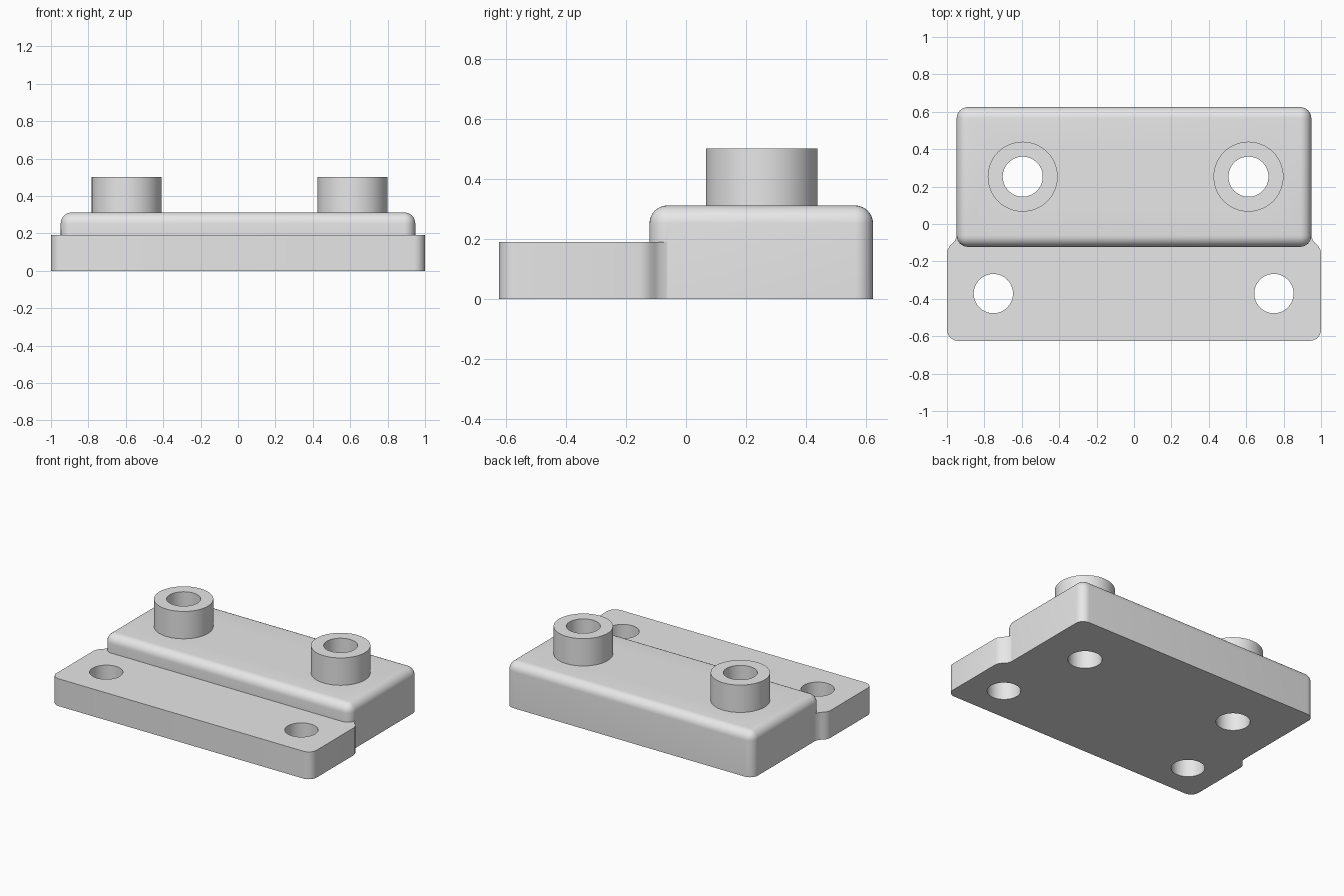
import bpy, bmesh
from math import sin, cos, pi

cube = bpy.data.objects.get("Cube")
if cube:
    bpy.data.objects.remove(cube, do_unlink=True)

grey = bpy.data.materials.new("light_grey")
grey.use_nodes = True
grey.diffuse_color = (0.8, 0.8, 0.8, 1)
grey.node_tree.nodes["Principled BSDF"].inputs["Base Color"].default_value = (0.8, 0.8, 0.8, 1)


def to_object(name, bm):
    bmesh.ops.recalc_face_normals(bm, faces=bm.faces)
    mesh = bpy.data.meshes.new(name)
    bm.to_mesh(mesh)
    bm.free()
    mesh.materials.append(grey)
    ob = bpy.data.objects.new(name, mesh)
    bpy.context.collection.objects.link(ob)
    return ob


def prism(name, outline, z0, z1):
    bm = bmesh.new()
    face = bm.faces.new([bm.verts.new((x, y, z0)) for x, y in outline])
    top = bmesh.ops.extrude_face_region(bm, geom=[face])["geom"]
    bmesh.ops.translate(bm, vec=(0, 0, z1 - z0),
                        verts=[v for v in top if isinstance(v, bmesh.types.BMVert)])
    return to_object(name, bm)


def cylinder(name, x, y, radius, z0, z1, sides=64):
    ring = [(x + radius * cos(2 * pi * i / sides), y + radius * sin(2 * pi * i / sides))
            for i in range(sides)]
    return prism(name, ring, z0, z1)


def combine(target, tool, operation):
    mod = target.modifiers.new(operation.lower(), 'BOOLEAN')
    mod.operation, mod.solver, mod.object = operation, 'EXACT', tool
    bpy.context.view_layer.objects.active = target
    bpy.ops.object.modifier_apply(modifier=mod.name)
    bpy.data.objects.remove(tool, do_unlink=True)


# Raised block: every edge rounded except around the base
half_x, front, back, height, radius = 0.948, -0.122, 0.625, 0.312, 0.06
bracket = prism("mounting_bracket", [(-half_x, front), (half_x, front),
                                     (half_x, back), (-half_x, back)], 0, height)
bm = bmesh.new()
bm.from_mesh(bracket.data)
edges = [e for e in bm.edges if max(v.co.z for v in e.verts) > 0.01]
bmesh.ops.bevel(bm, geom=edges, offset=radius, segments=8, profile=0.5, affect='EDGES')
bm.to_mesh(bracket.data)
bm.free()

# Front flange: rounded front corners, rear corners blending into the block
side = [(1 - radius + radius * sin(a), -0.625 + radius - radius * cos(a))
        for a in (i * pi / 16 for i in range(9))]
side += [(1, -0.155), (0.996, -0.137), (0.985, -0.118), (0.968, -0.102),
         (0.956, -0.087), (0.949, -0.065), (0.94, -0.04), (0.85, 0)]
outline = side + [(-x, y) for x, y in reversed(side)]
combine(bracket, prism("flange", outline, 0, 0.19), 'UNION')

# Bosses on the block
boss_x, boss_y = (-0.595, 0.612), 0.253
for x in boss_x:
    combine(bracket, cylinder("boss", x, boss_y, 0.187, 0.15, 0.502), 'UNION')

# Through holes in the bosses and the flange
holes = [(x, boss_y, 0.107) for x in boss_x] + [(x, -0.372, 0.105) for x in (-0.752, 0.748)]
for x, y, r in holes:
    combine(bracket, cylinder("hole", x, y, r, -0.2, 0.8), 'DIFFERENCE')

# Smooth curved walls, crisp edges
bpy.ops.object.select_all(action='DESELECT')
bracket.select_set(True)
bpy.context.view_layer.objects.active = bracket
bpy.ops.object.shade_smooth_by_angle()
